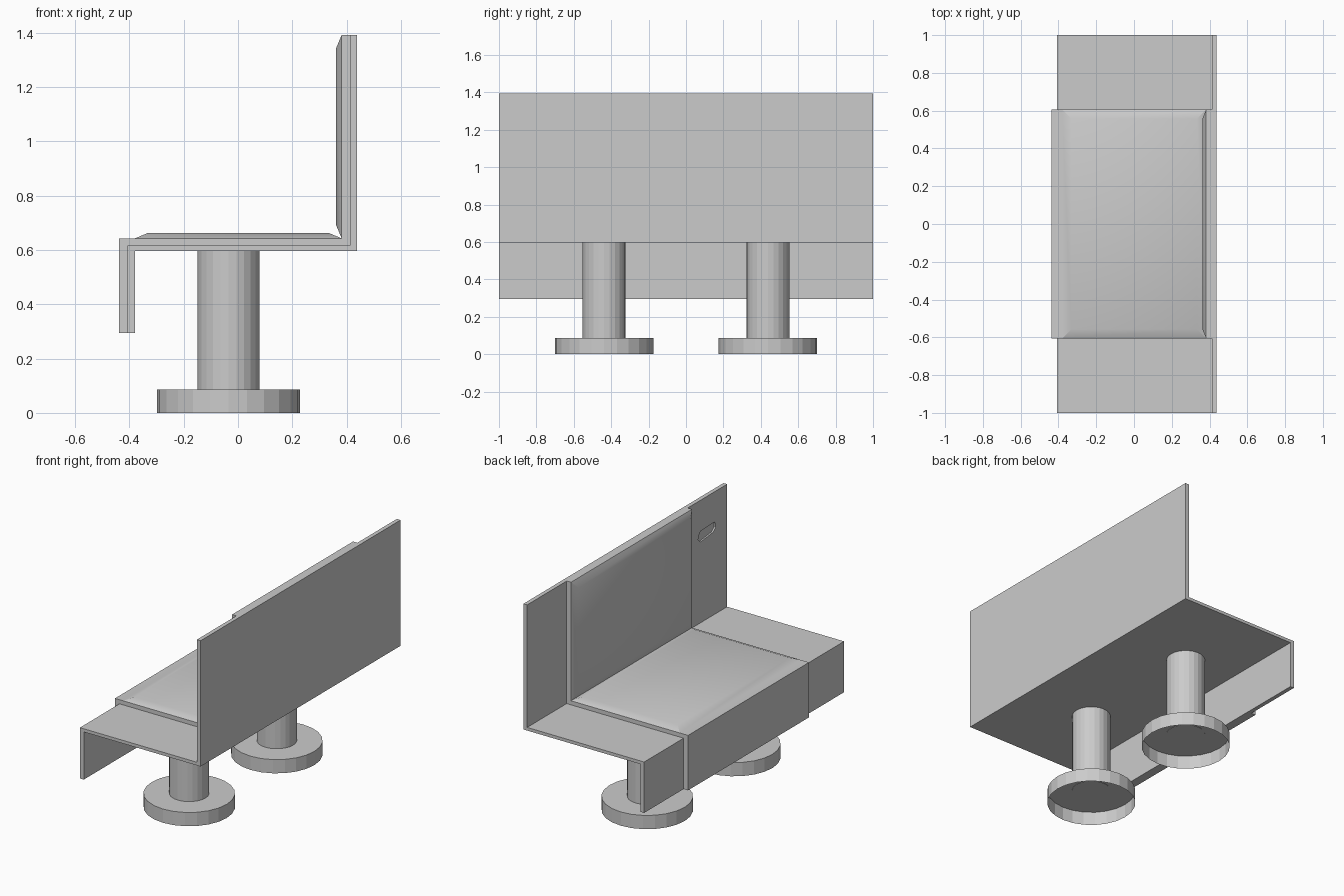
import bpy, bmesh, math
from mathutils import Vector

if "Cube" in bpy.data.objects:
    bpy.data.objects.remove(bpy.data.objects["Cube"])


def make_object(name, bm):
    bmesh.ops.recalc_face_normals(bm, faces=bm.faces)
    mesh = bpy.data.meshes.new(name)
    bm.to_mesh(mesh)
    bm.free()
    ob = bpy.data.objects.new(name, mesh)
    bpy.context.collection.objects.link(ob)
    return ob


def prism(points, direction):
    """Closed solid: extrude a polygon of 3D points along a vector."""
    bm = bmesh.new()
    face = bm.faces.new([bm.verts.new(p) for p in points])
    res = bmesh.ops.extrude_face_region(bm, geom=[face], use_keep_orig=True)
    verts = [g for g in res["geom"] if isinstance(g, bmesh.types.BMVert)]
    bmesh.ops.translate(bm, verts=verts, vec=Vector(direction))
    bmesh.ops.recalc_face_normals(bm, faces=bm.faces)
    return bm


def xz_prism(profile, half_width):
    return prism([(x, -half_width, z) for x, z in profile], (0, 2 * half_width, 0))


def cylinder(name, radius, z0, z1, y, open_bottom=False):
    bm = bmesh.new()
    bmesh.ops.create_cone(bm, cap_ends=True, segments=24, radius1=radius,
                          radius2=radius, depth=z1 - z0)
    bmesh.ops.translate(bm, verts=bm.verts, vec=(-0.035, y, (z0 + z1) / 2))
    if open_bottom:
        bottom = [f for f in bm.faces if f.normal.z < -0.9]
        bmesh.ops.delete(bm, geom=bottom, context="FACES_ONLY")
    return make_object(name, bm)


# Bench shell: front lip, seat and back in one bent panel
shell = make_object("bench_shell", xz_prism([
    (-0.407, 0.295), (-0.38, 0.295), (-0.38, 0.597), (0.438, 0.597),
    (0.438, 1.393), (0.412, 1.393), (0.412, 0.617), (-0.407, 0.617)], 1.0))

# Shallow grip recess on the inner face of the back
grip = [(-0.71, 1.15), (-0.715, 1.175), (-0.735, 1.197), (-0.87, 1.203),
        (-0.885, 1.19), (-0.885, 1.165), (-0.86, 1.143), (-0.735, 1.128)]
cutter = make_object("grip_cutter", prism([(0.40, y, z) for y, z in grip], (0.022, 0, 0)))
cutter.hide_render = True
mod = shell.modifiers.new("grip", "BOOLEAN")
mod.object = cutter
mod.operation = "DIFFERENCE"
mod.solver = "EXACT"
bpy.context.view_layer.objects.active = shell
bpy.ops.object.modifier_apply(modifier="grip")
bpy.data.objects.remove(cutter)

# Upholstered pad wrapped over the shell, with raised seat and back cushions
bm = xz_prism([
    (-0.438, 0.295), (-0.407, 0.295), (-0.407, 0.617), (0.412, 0.617),
    (0.412, 1.393), (0.382, 1.393), (0.382, 0.643), (-0.38, 0.643),
    (-0.438, 0.643)], 0.605)
cushions = []
for f in bm.faces:
    c = f.calc_center_median()
    seat = f.normal.z > 0.9 and abs(c.x) < 0.1
    back = f.normal.x < -0.9 and c.x > 0.3
    if seat or back:
        cushions.append(f)
bmesh.ops.inset_individual(bm, faces=cushions, thickness=0.048, depth=0.02,
                           use_even_offset=True)
pad = make_object("seat_pad", bm)
bpy.ops.object.select_all(action="DESELECT")
pad.select_set(True)
bpy.context.view_layer.objects.active = pad
bpy.ops.object.shade_smooth_by_angle(angle=math.radians(30))

# Pedestals: round column on a disc base that is hollow underneath
for side, y in (("front", -0.438), ("rear", 0.438)):
    cylinder(side + "_column", 0.115, 0.085, 0.6, y)
    cylinder(side + "_base", 0.263, 0.0, 0.087, y, open_bottom=True)
